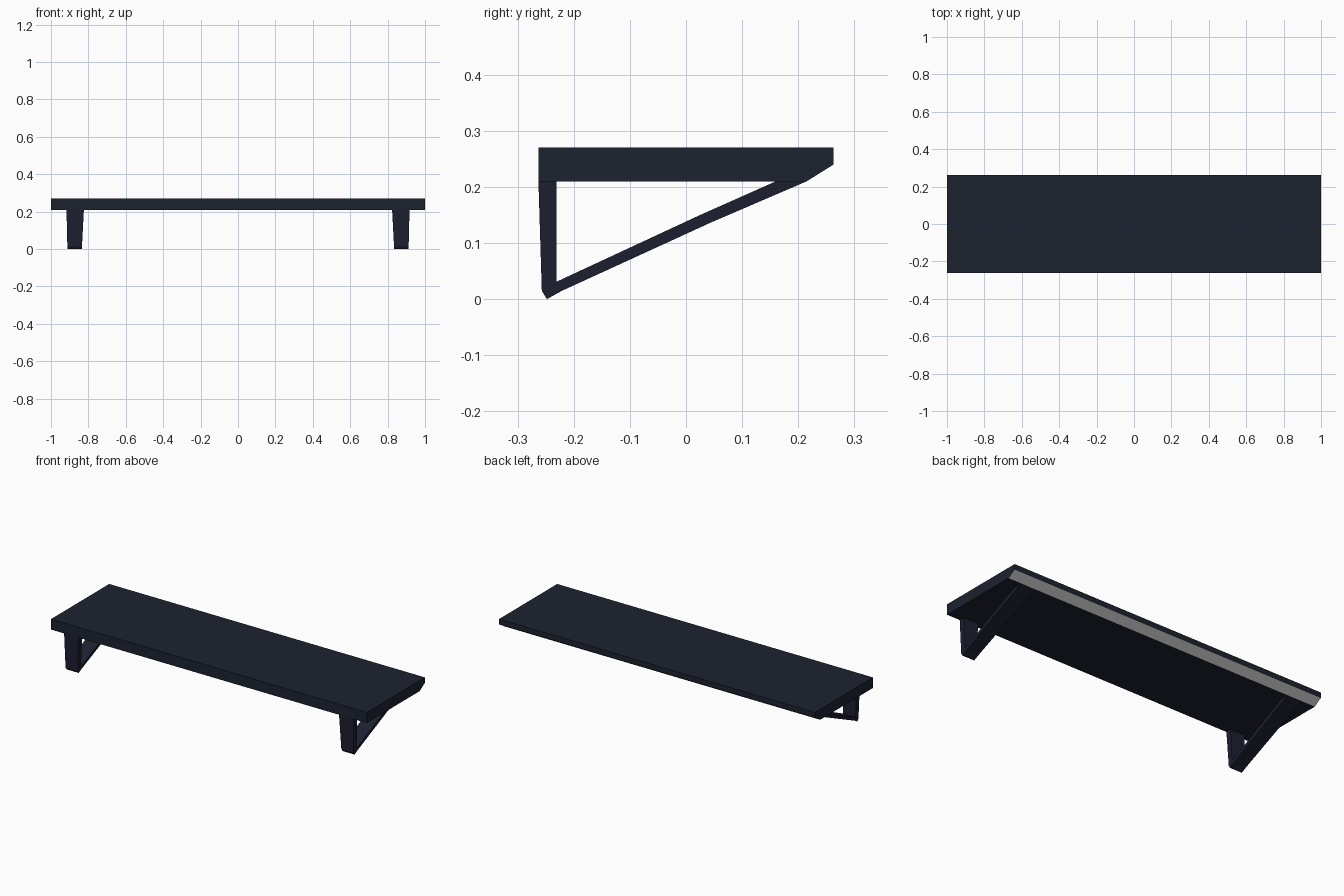
import bpy, bmesh

if "Cube" in bpy.data.objects:
    bpy.data.objects.remove(bpy.data.objects["Cube"])


def material(name, rgb):
    m = bpy.data.materials.new(name)
    m.diffuse_color = (*rgb, 1)
    m.use_nodes = True
    m.node_tree.nodes["Principled BSDF"].inputs["Base Color"].default_value = m.diffuse_color
    return m


def prism(name, profile, x_low, x_high, mats):
    """Extrude a (y, z) profile between two x positions that may depend on z."""
    bm = bmesh.new()
    a = [bm.verts.new((x_low(z), y, z)) for y, z in profile]
    b = [bm.verts.new((x_high(z), y, z)) for y, z in profile]
    bm.faces.new(a)
    bm.faces.new(b[::-1])
    n = len(profile)
    for i in range(n):
        j = (i + 1) % n
        bm.faces.new((a[i], b[i], b[j], a[j]))
    bmesh.ops.recalc_face_normals(bm, faces=bm.faces[:])
    mesh = bpy.data.meshes.new(name)
    bm.to_mesh(mesh)
    bm.free()
    for m in mats:
        mesh.materials.append(m)
    obj = bpy.data.objects.new(name, mesh)
    bpy.context.collection.objects.link(obj)
    return obj


board_mat = material("dark_board", (0.012, 0.016, 0.029))
bracket_mat = material("dark_bracket", (0.012, 0.014, 0.03))
edge_mat = material("grey_edge", (0.8, 0.8, 0.8))

# Shelf board with a grey chamfer along the lower back edge
board = prism("shelf_board",
              [(-0.263, 0.21), (0.215, 0.21), (0.263, 0.24), (0.263, 0.27), (-0.263, 0.27)],
              lambda z: -1.0, lambda z: 1.0, [board_mat, edge_mat])
for f in board.data.polygons:
    if f.normal.y > 0.1 and f.normal.z < -0.1:
        f.material_index = 1

# Bracket: upright post and sloping strut in one profile, narrowing downwards
bracket = prism("brackets",
                [(-0.263, 0.21), (-0.257, 0.015), (-0.248, 0.0), (-0.221, 0.015),
                 (0.043, 0.136), (0.215, 0.21), (0.16, 0.21), (0.025, 0.15),
                 (-0.231, 0.031), (-0.231, 0.21)],
                lambda z: 0.835 - 0.011 * z / 0.21,
                lambda z: 0.912 + 0.005 * z / 0.21, [bracket_mat])
bracket.modifiers.new("mirror", "MIRROR").use_axis[0] = True
